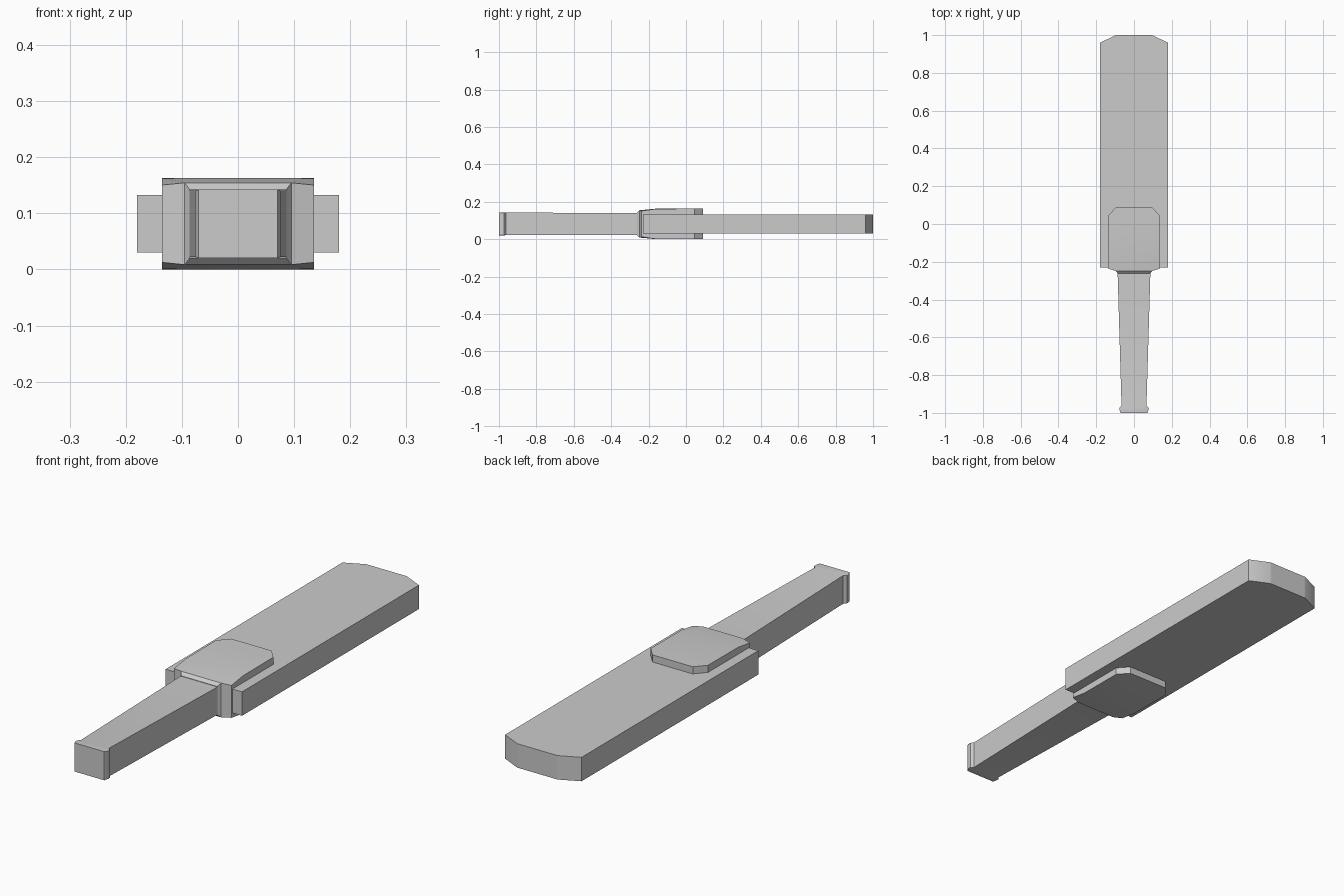
import bpy
import bmesh
import math

cube = bpy.data.objects.get("Cube")
if cube:
    bpy.data.objects.remove(cube, do_unlink=True)

grey = bpy.data.materials.new("plain_grey")
grey.use_nodes = True
colour = (0.6, 0.6, 0.6, 1)
grey.diffuse_color = colour
grey.node_tree.nodes["Principled BSDF"].inputs["Base Color"].default_value = colour

MID_Z = 0.0815


def loft(name, sections, smooth_angle=30):
    """Skin symmetric sections (y, outer x, inner x, outer z, inner z) along y."""
    bm = bmesh.new()
    rings = []
    for y, xo, xi, zo, zi in sections:
        upper = [(xo, zo), (xi, zi), (-xi, zi), (-xo, zo)]
        lower = [(x, -z) for x, z in reversed(upper)]
        rings.append([bm.verts.new((x, y, MID_Z + z)) for x, z in upper + lower])
    for a, b in zip(rings, rings[1:]):
        for i in range(len(a)):
            j = (i + 1) % len(a)
            bm.faces.new((a[i], a[j], b[j], b[i]))
    bm.faces.new(rings[0])
    bm.faces.new(rings[-1])
    bmesh.ops.remove_doubles(bm, verts=bm.verts[:], dist=0.0005)
    bmesh.ops.recalc_face_normals(bm, faces=bm.faces[:])
    mesh = bpy.data.meshes.new(name)
    bm.to_mesh(mesh)
    bm.free()
    mesh.materials.append(grey)
    obj = bpy.data.objects.new(name, mesh)
    bpy.context.collection.objects.link(obj)
    bpy.ops.object.select_all(action='DESELECT')
    obj.select_set(True)
    bpy.context.view_layer.objects.active = obj
    bpy.ops.object.shade_smooth_by_angle(angle=math.radians(smooth_angle))
    return obj


# Broad flat blade with a clipped far end
loft("blade", [
    (-0.23, 0.18, 0.09, 0.051, 0.051),
    (0.96, 0.18, 0.09, 0.051, 0.051),
    (1.0, 0.095, 0.09, 0.051, 0.051),
])

# Thick collar clasping the blade, sloping down towards the handle
loft("collar", [
    (-0.262, 0.086, 0.086, 0.061, 0.061),
    (-0.249, 0.095, 0.095, 0.073, 0.073),
    (-0.237, 0.135, 0.095, 0.069, 0.074),
    (-0.16, 0.135, 0.095, 0.0805, 0.0815),
    (0.045, 0.135, 0.095, 0.0815, 0.0815),
    (0.09, 0.095, 0.09, 0.0815, 0.0815),
])

# Tapered handle with a small flared butt
loft("handle", [
    (-1.0, 0.07, 0.07, 0.061, 0.061),
    (-0.985, 0.077, 0.07, 0.059, 0.061),
    (-0.972, 0.077, 0.07, 0.059, 0.061),
    (-0.962, 0.066, 0.066, 0.06, 0.06),
    (-0.25, 0.087, 0.087, 0.059, 0.059),
])
